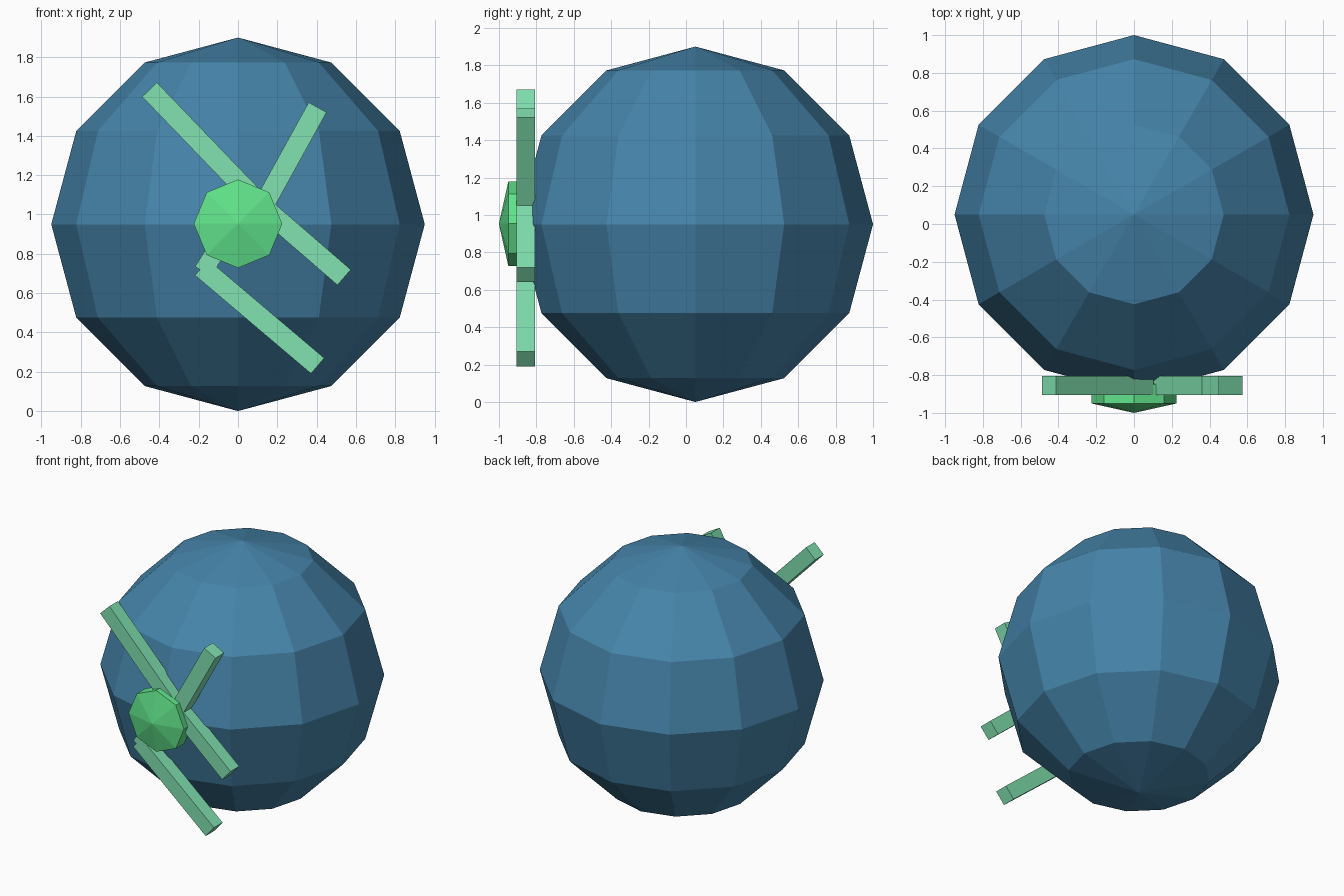
import bpy, math

if "Cube" in bpy.data.objects:
    bpy.data.objects.remove(bpy.data.objects["Cube"])


def material(name, color):
    m = bpy.data.materials.new(name)
    m.diffuse_color = (*color, 1)
    m.use_nodes = True
    m.node_tree.nodes["Principled BSDF"].inputs["Base Color"].default_value = m.diffuse_color
    return m


blue = material("blue", (0.06, 0.23, 0.40))
green = material("green", (0.12, 0.78, 0.26))
pale = material("pale_green", (0.22, 0.76, 0.44))


def finish(name, mat):
    obj = bpy.context.object
    obj.name = name
    obj.data.materials.append(mat)
    return obj


def bar(name, start, end, width=0.104):
    """Square bar lying in the front plane between two (x, z) points."""
    dx, dz = end[0] - start[0], end[1] - start[1]
    bpy.ops.mesh.primitive_cube_add(
        size=1,
        location=((start[0] + end[0]) / 2, -0.856, (start[1] + end[1]) / 2),
        rotation=(0, -math.atan2(dz, dx), 0))
    bpy.context.object.scale = (math.hypot(dx, dz), 0.1, width)
    return finish(name, pale)


# Faceted ball
bpy.ops.mesh.primitive_uv_sphere_add(segments=12, ring_count=6, radius=0.95,
                                     location=(0, 0.05, 0.95))
finish("ball", blue)

# Flattened eight-sided hub on the front
bpy.ops.mesh.primitive_uv_sphere_add(segments=8, ring_count=3, radius=1,
                                     location=(0, -0.9, 0.953),
                                     rotation=(math.pi / 2, 0, 0))
bpy.context.object.scale = (0.26, 0.26, 0.1)
finish("hub", green)

# Bars spreading from the hub
bar("upper_left_bar", (0.065, 1.10), (-0.45, 1.635))
bar("upper_right_bar", (0.11, 1.01), (0.405, 1.545))
bar("middle_right_bar", (0.13, 1.035), (0.54, 0.68))
bar("lower_joint_bar", (-0.178, 0.71), (-0.05, 0.915), 0.095)
bar("lower_right_bar", (-0.185, 0.73), (0.405, 0.23))
